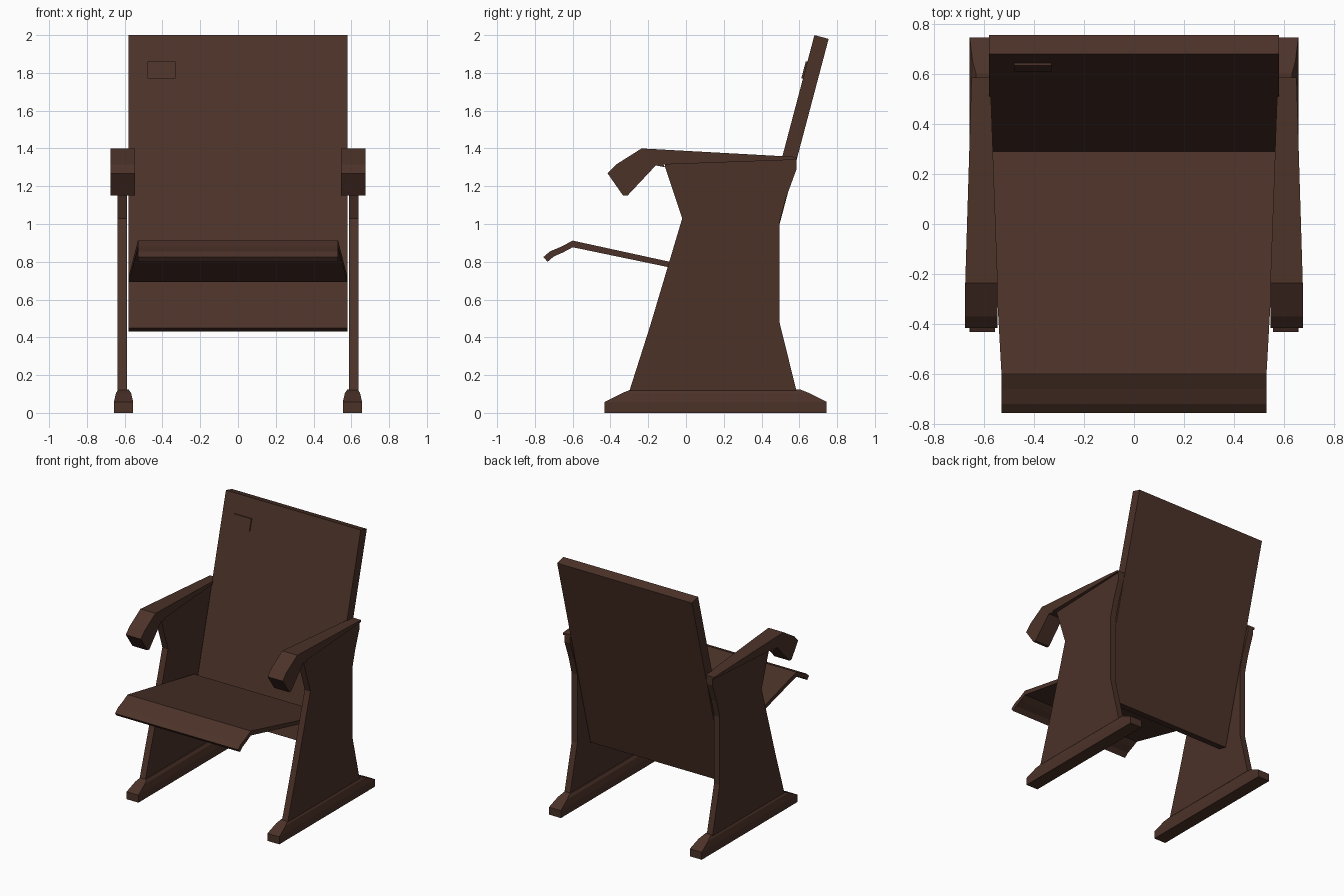
import bpy, bmesh

if "Cube" in bpy.data.objects:
    bpy.data.objects.remove(bpy.data.objects["Cube"])

wood = bpy.data.materials.new("dark brown wood")
wood.diffuse_color = (0.072, 0.032, 0.022, 1)
wood.use_nodes = True
wood.node_tree.nodes["Principled BSDF"].inputs["Base Color"].default_value = wood.diffuse_color


def extrude(name, profile, x_range):
    """Extrude a (y, z) side profile across x; x_range(y, z) gives both ends."""
    bm = bmesh.new()
    lo = [bm.verts.new((x_range(y, z)[0], y, z)) for y, z in profile]
    hi = [bm.verts.new((x_range(y, z)[1], y, z)) for y, z in profile]
    bm.faces.new(lo)
    bm.faces.new(hi[::-1])
    n = len(profile)
    for i in range(n):
        j = (i + 1) % n
        bm.faces.new((lo[i], hi[i], hi[j], lo[j]))
    return finish(name, bm)


def finish(name, bm):
    bmesh.ops.recalc_face_normals(bm, faces=bm.faces)
    me = bpy.data.meshes.new(name)
    bm.to_mesh(me)
    bm.free()
    me.materials.append(wood)
    ob = bpy.data.objects.new(name, me)
    bpy.context.collection.objects.link(ob)
    return ob


def mirror(ob):
    ob.modifiers.new("other side", 'MIRROR').use_axis[0] = True


# Tilted backrest board
extrude("backrest", [(0.68, 2.0), (0.755, 1.98), (0.345, 0.43), (0.27, 0.45)],
        lambda y, z: (-0.58, 0.58))


# Small blank plate on the backrest, following its tilt
def back_y(z):
    return 0.68 - (2.0 - z) * 0.2645


extrude("seat_plate", [(back_y(1.86) - 0.009, 1.86), (back_y(1.86) + 0.01, 1.86),
                       (back_y(1.77) + 0.01, 1.77), (back_y(1.77) - 0.009, 1.77)],
        lambda y, z: (-0.48, -0.33))


# Seat board with a curled front lip, wider at the rear
def seat_width(y, z):
    w = 0.53 + 0.05 * max(0.0, min(1.0, (y + 0.6) / 0.89))
    return -w, w


extrude("seat", [(0.29, 0.718), (-0.6, 0.912), (-0.66, 0.88), (-0.72, 0.855),
                 (-0.755, 0.825), (-0.733, 0.80), (-0.70, 0.828), (-0.65, 0.85),
                 (-0.6, 0.877), (0.285, 0.693)], seat_width)

# Waisted side panels
mirror(extrude("side_panel", [(-0.30, 0.115), (-0.19, 0.46), (-0.02, 1.03),
                              (-0.11, 1.30), (-0.11, 1.33), (0.585, 1.345),
                              (0.585, 1.29), (0.53, 1.14), (0.495, 1.01),
                              (0.495, 0.48), (0.585, 0.115)],
               lambda y, z: (0.588, 0.637)))


# Armrests with a drooping front, tapering to the rear
def arm_width(y, z):
    t = max(0.0, (y + 0.235) / 0.82)
    return 0.545 + 0.03 * t, 0.675 - 0.025 * t


mirror(extrude("armrest", [(0.585, 1.355), (-0.235, 1.40), (-0.37, 1.315),
                           (-0.415, 1.268), (-0.333, 1.15), (-0.31, 1.15),
                           (-0.16, 1.31), (-0.11, 1.30), (-0.12, 1.315),
                           (0.585, 1.34)], arm_width))

# Floor runners: stacked rectangles (z, half width, half length)
bm = bmesh.new()
rings = []
for z, hw, hl in [(0, 0.051, 0.588), (0.058, 0.051, 0.588),
                  (0.105, 0.040, 0.495), (0.125, 0.026, 0.445)]:
    rings.append([bm.verts.new((0.606 + sx * hw, 0.157 + sy * hl, z))
                  for sx, sy in ((-1, -1), (1, -1), (1, 1), (-1, 1))])
for a, b in zip(rings, rings[1:]):
    for i in range(4):
        j = (i + 1) % 4
        bm.faces.new((a[i], a[j], b[j], b[i]))
bm.faces.new(rings[0])
bm.faces.new(rings[-1])
mirror(finish("floor_runner", bm))
